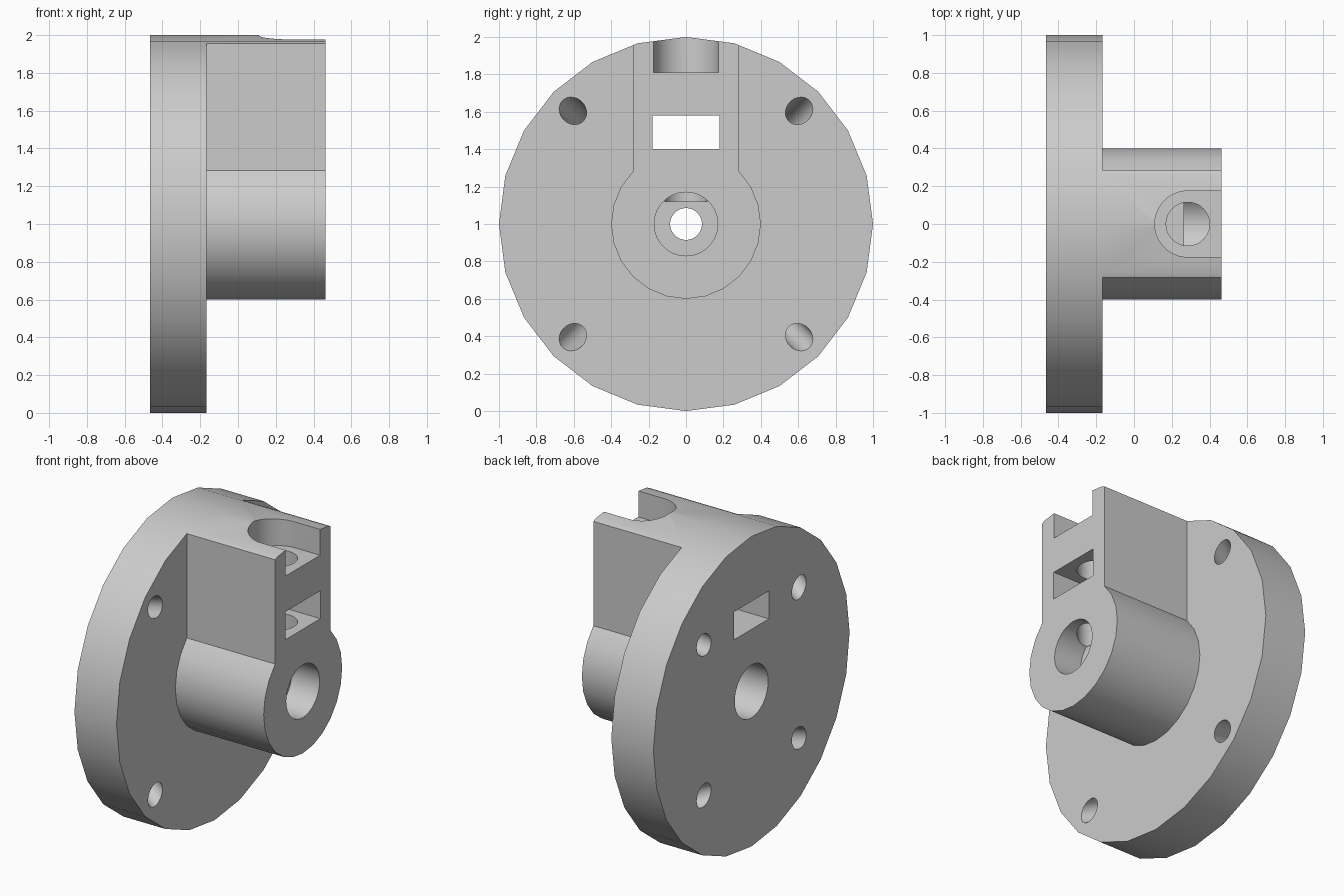
import bpy, bmesh
from math import sin, cos, pi, radians
from mathutils import Vector

if "Cube" in bpy.data.objects:
    bpy.data.objects.remove(bpy.data.objects["Cube"])

BACK, STEP, FRONT = -0.467, -0.167, 0.463   # x of the flange back, flange face and hub end
MID = 1.0                                   # height of the main axis

grey = bpy.data.materials.new("plain grey")
grey.use_nodes = True
grey.diffuse_color = (0.6, 0.6, 0.6, 1)
grey.node_tree.nodes["Principled BSDF"].inputs["Base Color"].default_value = grey.diffuse_color


def prism(name, outline, x0, x1):
    """Extrude a (y, z) outline, measured from the main axis, from x0 to x1."""
    bm = bmesh.new()
    face = bm.faces.new([bm.verts.new((x0, y, MID + z)) for y, z in outline])
    moved = bmesh.ops.extrude_face_region(bm, geom=[face])["geom"]
    bmesh.ops.translate(bm, vec=(x1 - x0, 0, 0),
                        verts=[v for v in moved if isinstance(v, bmesh.types.BMVert)])
    bmesh.ops.recalc_face_normals(bm, faces=bm.faces)
    mesh = bpy.data.meshes.new(name)
    bm.to_mesh(mesh)
    bm.free()
    mesh.materials.append(grey)
    obj = bpy.data.objects.new(name, mesh)
    bpy.context.collection.objects.link(obj)
    return obj


def arc(radius, start, end, steps):
    angles = [radians(start + (end - start) * i / steps) for i in range(steps + 1)]
    return [(radius * cos(a), radius * sin(a)) for a in angles]


def box(name, low, high):
    outline = [(low[1], low[2]), (high[1], low[2]), (high[1], high[2]), (low[1], high[2])]
    return prism(name, [(y, z - MID) for y, z in outline], low[0], high[0])


def rod(name, start, end, radius, sides=48):
    start, end = Vector(start), Vector(end)
    axis = end - start
    bpy.ops.mesh.primitive_cylinder_add(vertices=sides, radius=radius, depth=axis.length,
                                        location=(start + end) / 2,
                                        rotation=axis.to_track_quat('Z', 'Y').to_euler())
    obj = bpy.context.object
    obj.name = name
    obj.data.materials.append(grey)
    return obj


def combine(target, tool, operation):
    tool.hide_render = True
    mod = target.modifiers.new(tool.name, 'BOOLEAN')
    mod.object, mod.operation, mod.solver = tool, operation, 'EXACT'
    bpy.context.view_layer.update()
    bpy.context.view_layer.objects.active = target
    bpy.ops.object.modifier_apply(modifier=mod.name)
    bpy.data.objects.remove(tool)


# Round flange
body = prism("flanged_hub", arc(1, 0, 360, 24)[:-1], BACK, STEP)

# Hub with an upright block whose top follows the flange rim
side = 0.4 * cos(pi / 4)
rim = arc(1, 75, 105, 2)
shoulder = rim[0][1] - (side - rim[0][0]) * (rim[0][1] - cos(pi / 6)) / (0.5 - rim[0][0])
hub = prism("hub", arc(0.4, 135, 405, 18) + [(side, shoulder)] + rim + [(-side, shoulder)],
            STEP, FRONT)
combine(body, hub, 'UNION')

# Stepped main bore with a web between the two wide ends
combine(body, rod("front_bore", (0.265, 0, MID), (0.6, 0, MID), 0.17), 'DIFFERENCE')
combine(body, rod("back_bore", (-0.6, 0, MID), (0.1, 0, MID), 0.17), 'DIFFERENCE')
combine(body, rod("web_hole", (0, 0, MID), (0.4, 0, MID), 0.085), 'DIFFERENCE')

# Rectangular window right through the part
combine(body, box("window", (-0.6, -0.178, 1.4), (0.6, 0.178, 1.58)), 'DIFFERENCE')

# Round-ended slot in the top, and the screw hole below it
screw_x = 0.285
slot = rod("slot", (screw_x, 0, 1.81), (screw_x, 0, 2.2), 0.175)
combine(slot, box("slot_mouth", (screw_x, -0.175, 1.81), (0.6, 0.175, 2.2)), 'UNION')
combine(body, slot, 'DIFFERENCE')
combine(body, rod("screw_hole", (screw_x, 0, 1.12), (screw_x, 0, 1.9), 0.115), 'DIFFERENCE')

# Four mounting holes, slanting outwards towards the hub side
near, far = Vector((BACK, 0.485, 0.485)), Vector((STEP, 0.605, 0.605))
run = (far - near) * 0.4
for sy in (-1, 1):
    for sz in (-1, 1):
        ends = [Vector((p.x, sy * p.y, MID + sz * p.z)) for p in (near - run, far + run)]
        combine(body, rod("mounting_hole", *ends, 0.068, 32), 'DIFFERENCE')

# Smooth the round walls and keep the edges crisp
bpy.ops.object.select_all(action='DESELECT')
body.select_set(True)
bpy.context.view_layer.objects.active = body
bpy.ops.object.shade_smooth_by_angle(angle=radians(30))
